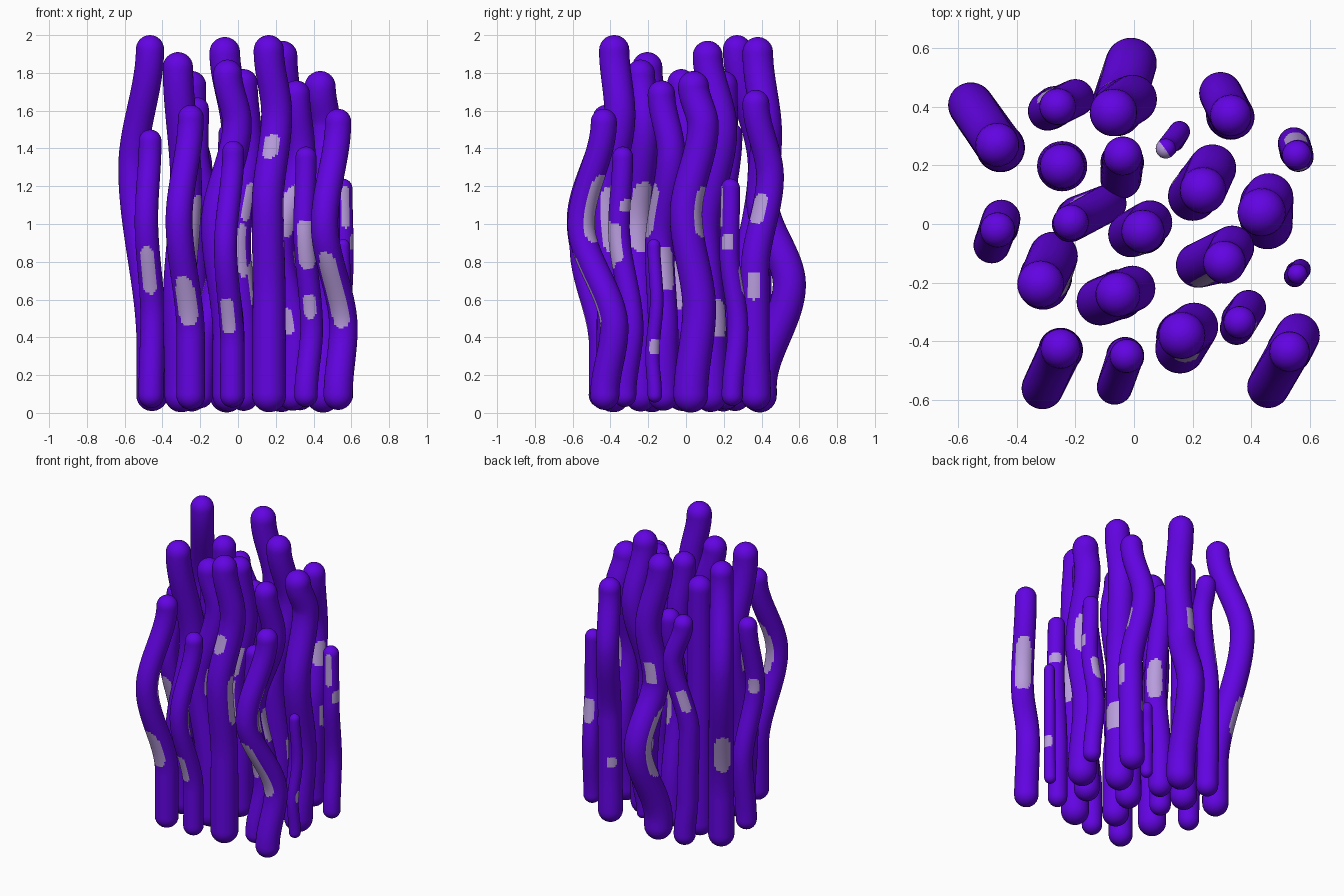
import bpy, bmesh, math
from mathutils import Vector

SEG = 36


def material(name, rgb):
    m = bpy.data.materials.new(name)
    m.diffuse_color = (*rgb, 1)
    return m


PURPLE = material("deep_purple", (0.122, 0.001, 0.76))
LILAC = material("pale_lilac", (0.48, 0.335, 0.72))


def path_point(keys, z):
    """Ease from one bend to the next; keys are (z, x, y) from bottom up."""
    if z <= keys[0][0]:
        return Vector((keys[0][1], keys[0][2], z))
    for (z0, x0, y0), (z1, x1, y1) in zip(keys, keys[1:]):
        if z <= z1:
            t = (z - z0) / (z1 - z0)
            t = t * t * (3 - 2 * t)
            return Vector((x0 + (x1 - x0) * t, y0 + (y1 - y0) * t, z))
    return Vector((keys[-1][1], keys[-1][2], z))


def stem(name, r, height, base, bends, top, patches=()):
    """Wavy round-ended stem. Patches are (z low, z high, compass angle, half angle)."""
    r_low, r_high = r * 1.03, r * 0.92                  # slight taper upwards
    low, high = 0.093, height - r_high
    keys = [(low, *base), *bends, (high, *top)]
    n = int((high - low) / 0.0135)
    rings = []
    for i in range(6):                                  # lower round end
        a = math.pi / 2 * (i + 0.35) / 6.35
        rings.append((low, -r_low * math.cos(a), r_low * math.sin(a)))
    for i in range(n + 1):                              # wavy body
        rings.append((low + (high - low) * i / n, 0, r_low + (r_high - r_low) * i / n))
    for i in range(5, -1, -1):                          # upper round end
        a = math.pi / 2 * (i + 0.35) / 6.35
        rings.append((high, r_high * math.cos(a), r_high * math.sin(a)))

    bm = bmesh.new()
    loops = []
    for z, along, rad in rings:
        p = path_point(keys, z)
        t = path_point(keys, min(z + 0.01, high)) - path_point(keys, max(z - 0.01, low))
        t.normalize()
        u = Vector((1, 0, 0))
        u = (u - t * u.dot(t)).normalized()
        v = t.cross(u)
        c = p + t * along
        loops.append([bm.verts.new(c + (u * math.cos(a) + v * math.sin(a)) * rad)
                      for a in (2 * math.pi * k / SEG for k in range(SEG))])
    bm.faces.new(loops[0][::-1])
    bm.faces.new(loops[-1])
    for lo, hi in zip(loops, loops[1:]):
        for k in range(SEG):
            f = bm.faces.new((lo[k], lo[(k + 1) % SEG], hi[(k + 1) % SEG], hi[k]))
            ang = 360 * (k + 0.5) / SEG
            fz = f.calc_center_median().z
            # rounded pale patches on the side of the stem
            for z0, z1, a0, half in patches:
                da = ((ang - a0 + 180) % 360 - 180) / half
                dz = (fz - (z0 + z1) / 2) / ((z1 - z0) / 2)
                if abs(da) ** 3 + abs(dz) ** 4 < 1:
                    f.material_index = 1
    for f in bm.faces:
        f.smooth = True
    me = bpy.data.meshes.new(name)
    bm.to_mesh(me)
    bm.free()
    me.materials.append(PURPLE)
    me.materials.append(LILAC)
    ob = bpy.data.objects.new(name, me)
    bpy.context.collection.objects.link(ob)


# Front row
stem("stem_front_left", 0.074, 1.63, (-0.25, -0.43),
     [(0.4, -0.25, -0.43), (1.02, -0.312, -0.56)], (-0.25, -0.425),
     [(0.46, 0.72, 265, 42), (0.88, 1.25, 60, 46)])
stem("stem_front_middle", 0.063, 1.44, (-0.03, -0.45),
     [(0.35, -0.03, -0.45), (0.88, -0.066, -0.555)], (-0.025, -0.45),
     [(0.42, 0.61, 255, 40), (0.74, 1.0, 50, 45)])
stem("stem_front_tall", 0.087, 2.0, (0.165, -0.385),
     [(0.6, 0.165, -0.385), (1.1, 0.157, -0.425), (1.58, 0.205, -0.35)], (0.163, -0.38),
     [(1.35, 1.47, 258, 32), (0.85, 1.2, 15, 36)])
stem("stem_front_right_inner", 0.06, 1.41, (0.36, -0.325),
     [(0.45, 0.39, -0.285), (0.98, 0.35, -0.355)], (0.36, -0.335),
     [(0.76, 1.02, 275, 50), (0.5, 0.63, 265, 33), (0.8, 1.0, 340, 32),
      (1.06, 1.13, 45, 42)])
stem("stem_front_right", 0.075, 1.61, (0.53, -0.43),
     [(0.45, 0.558, -0.38), (1.0, 0.458, -0.555)], (0.53, -0.435),
     [(0.45, 0.85, 263, 42), (0.9, 1.26, 52, 46)])

# Second row
stem("stem_left_tall", 0.087, 1.91, (-0.3, -0.18),
     [(0.6, -0.31, -0.205), (1.2, -0.275, -0.11)], (-0.318, -0.205),
     [(1.05, 1.24, 195, 25), (0.8, 1.15, 325, 36)])
stem("stem_middle_wavy", 0.083, 1.87, (-0.05, -0.24),
     [(0.4, -0.05, -0.24), (1.0, -0.115, -0.265), (1.53, -0.005, -0.22)], (-0.055, -0.24),
     [(0.85, 1.22, 20, 46)])
stem("stem_right_wavy", 0.079, 1.76, (0.29, -0.12),
     [(0.4, 0.3, -0.12), (0.88, 0.22, -0.14), (1.38, 0.335, -0.08)], (0.308, -0.13),
     [(0.93, 1.21, 285, 45), (0.42, 0.56, 242, 28), (0.65, 0.88, 20, 42)])
stem("stem_right_thin", 0.037, 0.92, (0.555, -0.165),
     [(0.3, 0.548, -0.178), (0.6, 0.567, -0.155)], (0.557, -0.17),
     [(0.31, 0.39, 25, 55)])

# Middle row
stem("stem_left_edge", 0.065, 1.5, (-0.46, -0.01),
     [(0.5, -0.452, 0.018), (1.02, -0.485, -0.072)], (-0.465, -0.02),
     [(0.63, 0.88, 265, 38), (0.98, 1.08, 115, 36)])
stem("stem_left_inner", 0.066, 1.67, (-0.2, 0.02),
     [(0.3, -0.19, 0.03), (0.85, -0.09, 0.07), (1.4, -0.218, 0.0)], (-0.215, 0.005),
     [(0.5, 0.8, 170, 30)])
stem("stem_centre", 0.08, 1.82, (0.03, -0.02),
     [(0.4, 0.03, -0.02), (0.9, -0.01, -0.035), (1.4, 0.055, 0.005)], (0.03, -0.025),
     [(0.55, 0.8, 345, 36), (1.02, 1.22, 300, 22), (0.72, 1.0, 290, 20)])
stem("stem_right_edge_wavy", 0.089, 1.81, (0.45, 0.025),
     [(0.55, 0.45, 0.07), (1.05, 0.455, 0.0), (1.52, 0.46, 0.09)], (0.435, 0.04),
     [(0.93, 1.2, 65, 38)])
stem("stem_right_tall", 0.086, 1.97, (0.23, 0.13),
     [(0.4, 0.23, 0.13), (0.95, 0.2, 0.095), (1.5, 0.267, 0.19)], (0.235, 0.115),
     [(0.4, 0.6, 25, 44), (0.95, 1.2, 130, 35)])

# Back rows
stem("stem_back_left_straight", 0.083, 1.81, (-0.245, 0.197), [], (-0.245, 0.197))
stem("stem_back_centre_short", 0.072, 1.54, (-0.04, 0.21),
     [(0.3, -0.04, 0.21), (0.85, -0.045, 0.155)], (-0.038, 0.232),
     [(0.72, 1.0, 45, 42)])
stem("stem_inner_thin", 0.037, 0.62, (0.135, 0.285),
     [(0.35, 0.155, 0.315)], (0.108, 0.257),
     [(0.47, 0.7, 215, 85)])
stem("stem_right_back_edge", 0.055, 1.24, (0.553, 0.245),
     [(0.45, 0.545, 0.275), (0.85, 0.56, 0.23)], (0.555, 0.235),
     [(0.86, 0.95, 345, 35), (0.62, 0.78, 95, 46), (0.98, 1.2, 285, 30)])
stem("stem_back_left_corner", 0.081, 2.0, (-0.455, 0.26),
     [(0.35, -0.455, 0.26), (1.3, -0.556, 0.405)], (-0.466, 0.27),
     [(0.57, 0.84, 130, 38)])
stem("stem_back_left_wavy", 0.068, 1.62, (-0.27, 0.4),
     [(0.35, -0.285, 0.39), (0.8, -0.295, 0.385), (1.3, -0.2, 0.43)], (-0.26, 0.4),
     [(0.97, 1.12, 138, 32)])
stem("stem_back_tall", 0.088, 1.99, (-0.06, 0.39),
     [(0.14, -0.06, 0.39), (0.68, -0.01, 0.547), (1.12, -0.05, 0.405), (1.48, -0.005, 0.425)],
     (-0.07, 0.38),
     [(0.48, 0.95, 192, 34), (1.12, 1.27, 105, 30)])
stem("stem_back_right", 0.077, 1.71, (0.325, 0.37),
     [(0.35, 0.33, 0.365), (0.75, 0.335, 0.365), (1.25, 0.295, 0.445)], (0.33, 0.37),
     [(1.0, 1.16, 328, 36), (0.6, 0.75, 355, 30), (0.42, 0.49, 132, 25)])
